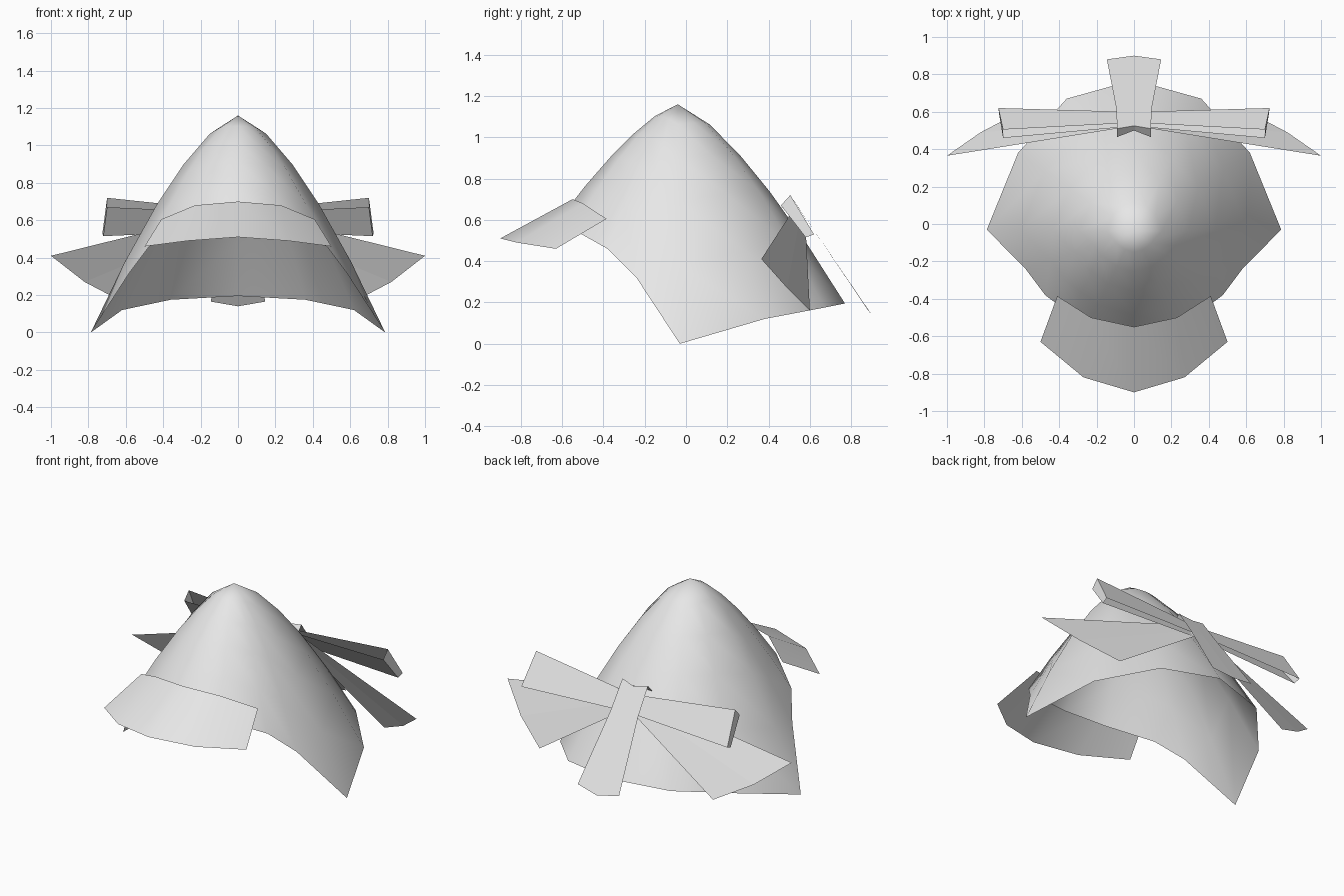
import bpy
import bmesh
from mathutils import Vector

cube = bpy.data.objects.get("Cube")
if cube:
    bpy.data.objects.remove(cube, do_unlink=True)

cloth = bpy.data.materials.new("light grey cloth")
cloth.use_nodes = True
GREY = (0.8, 0.8, 0.8, 1.0)
cloth.diffuse_color = GREY
cloth.node_tree.nodes["Principled BSDF"].inputs["Base Color"].default_value = GREY


def sheet(name, rows, facing, closed=False, smooth=False):
    """Skin rows of points into one sheet whose first face looks along facing."""
    bm = bmesh.new()
    grid = [[bm.verts.new(p) for p in row] for row in rows]
    count = len(rows[0])
    for low, high in zip(grid, grid[1:]):
        for i in range(count if closed else count - 1):
            j = (i + 1) % count
            bm.faces.new((low[i], low[j], high[j], high[i]))
    bmesh.ops.remove_doubles(bm, verts=bm.verts, dist=0.0005)
    bm.normal_update()
    bm.faces.ensure_lookup_table()
    if bm.faces[0].normal.dot(Vector(facing)) < 0:
        bmesh.ops.reverse_faces(bm, faces=bm.faces)
    for face in bm.faces:
        face.smooth = smooth
    mesh = bpy.data.meshes.new(name)
    bm.to_mesh(mesh)
    bm.free()
    mesh.materials.append(cloth)
    obj = bpy.data.objects.new(name, mesh)
    bpy.context.collection.objects.link(obj)
    return obj


def mirrored(half):
    """Complete a row that starts on the centre line."""
    return [(-x, y, z) for x, y, z in reversed(half[1:])] + half


# Dome: meridians curve from the peak down to an uneven rim
APEX = Vector((0, -0.04, 1.16))
half_rim = [(0, -0.62, 0.595), (0.25, -0.55, 0.555), (0.475, -0.38, 0.46),
            (0.58, -0.24, 0.32), (0.787, -0.03, 0.0), (0.62, 0.38, 0.12),
            (0.36, 0.67, 0.175), (0, 0.77, 0.195)]
rim = half_rim + [(-x, y, z) for x, y, z in reversed(half_rim[1:-1])]
rings = []
for t in (0, 0.19, 0.37, 0.55, 0.77, 1):
    ring = []
    for p in rim:
        d = Vector(p) - APEX
        power = 1.38 + 0.15 * abs(p[0])
        ring.append((APEX.x + d.x * t, APEX.y + d.y * t, APEX.z + d.z * t ** power))
    rings.append(ring)
sheet("dome", rings, (0, 0, 1), closed=True, smooth=True)

# Visor: a turned-down brim at the front
visor_inner = [(0, -0.55, 0.70), (0.23, -0.50, 0.68), (0.41, -0.385, 0.605)]
visor_outer = [(0, -0.90, 0.51), (0.27, -0.82, 0.49), (0.50, -0.63, 0.46)]
sheet("visor", [mirrored(visor_inner), mirrored(visor_outer)], (0, 0, 1), smooth=True)

# Bow: one loop and one side tail on each side
for side, s in (("left", 1), ("right", -1)):
    loop = [[(0.04, 0.54, 0.65), (0.04, 0.60, 0.555)],
            [(0.70, 0.505, 0.72), (0.725, 0.62, 0.53)],
            [(0.70, 0.46, 0.67), (0.72, 0.58, 0.515)],
            [(0.04, 0.52, 0.64), (0.04, 0.58, 0.545)]]
    tail = [[(0.03, 0.52, 0.65), (0.03, 0.55, 0.60), (0.03, 0.58, 0.55)],
            [(1.0, 0.365, 0.41), (0.82, 0.49, 0.27), (0.61, 0.60, 0.16)]]
    for name, rows in (("bow_loop", loop), ("bow_tail", tail)):
        rows = [[(s * x, y, z) for x, y, z in row] for row in rows]
        sheet(side + "_" + name, rows, (0, 1, 0.5))

# Centre ribbon: folded over the bow and hanging down the back
ribbon = [[(0, 0.90, 0.14), (0.145, 0.88, 0.165)],
          [(0, 0.63, 0.535), (0.095, 0.62, 0.55)],
          [(0, 0.525, 0.69), (0.09, 0.51, 0.71)],
          [(0, 0.50, 0.68), (0.09, 0.465, 0.66)]]
sheet("centre_ribbon", [mirrored(row) for row in ribbon], (0, 1, 0.5))
